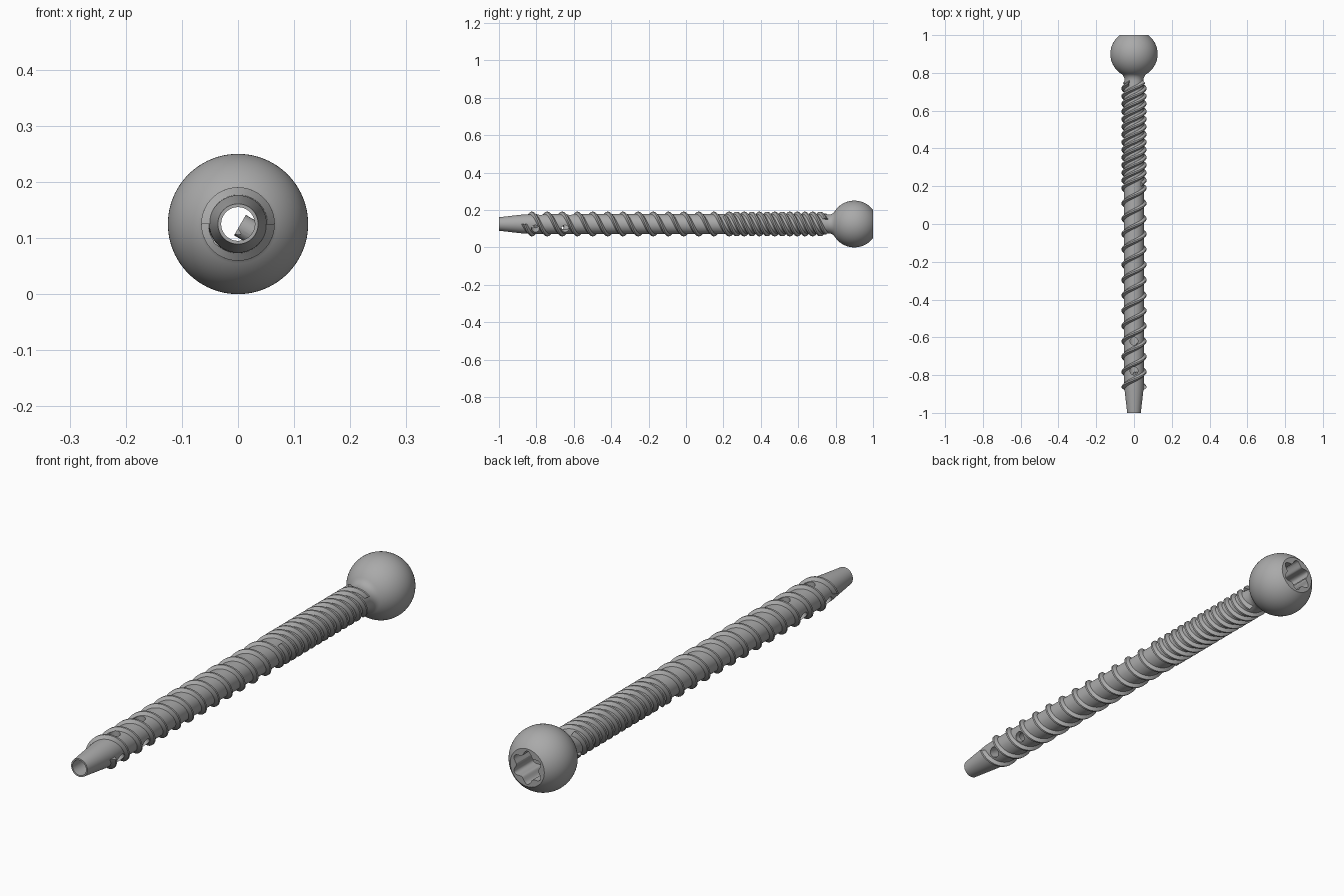
import bpy
import bmesh
from math import pi, sin, cos, ceil, sqrt, asin
from mathutils import Vector

cube = bpy.data.objects.get("Cube")
if cube:
    bpy.data.objects.remove(cube, do_unlink=True)

AXIS_Z = 0.125      # height of the screw axis
LEAD = 0.1622       # travel of every thread per turn
SIDES = 96
BALL_R, BALL_Y = 0.125, 0.9

steel = bpy.data.materials.new("steel_grey")
steel.use_nodes = True
grey = (0.4, 0.4, 0.4, 1)
steel.diffuse_color = grey
steel.node_tree.nodes["Principled BSDF"].inputs["Base Color"].default_value = grey


def point(r, y, t):
    """Point at radius r and angle t (from up towards +x) round the axis."""
    return Vector((r * sin(t), y, AXIS_Z + r * cos(t)))


def skin(name, rings, loop):
    """Skin closed rings of points; join last to first, or cap both ends."""
    bm = bmesh.new()
    rows = [[bm.verts.new(p) for p in ring] for ring in rings]
    n = len(rows[0])
    for i in range(len(rows) if loop else len(rows) - 1):
        a, b = rows[i], rows[(i + 1) % len(rows)]
        for j in range(n):
            k = (j + 1) % n
            bm.faces.new((a[j], a[k], b[k], b[j]))
    if not loop:
        bm.faces.new(rows[0])
        bm.faces.new(rows[-1])
    bmesh.ops.recalc_face_normals(bm, faces=bm.faces)
    mesh = bpy.data.meshes.new(name)
    bm.to_mesh(mesh)
    bm.free()
    mesh.materials.append(steel)
    obj = bpy.data.objects.new(name, mesh)
    bpy.context.collection.objects.link(obj)
    return obj


def activate(obj):
    bpy.ops.object.select_all(action='DESELECT')
    obj.select_set(True)
    bpy.context.view_layer.objects.active = obj


def cut(obj, cutter):
    activate(obj)
    mod = obj.modifiers.new("cut", 'BOOLEAN')
    mod.operation = 'DIFFERENCE'
    mod.solver = 'EXACT'
    mod.object = cutter
    bpy.ops.object.modifier_apply(modifier=mod.name)


# Hollow shaft and ball head turned from one closed profile (radius, y)
profile = [(0.03, -1), (0.036, -1), (0.051, -0.87), (0.053, -0.8),
           (0.053, 0.74), (0.05, 0.76), (0.052, 0.775), (0.057, 0.785)]
first = asin(0.064 / BALL_R)
last = pi - asin(sqrt(BALL_R ** 2 - (1 - BALL_Y) ** 2) / BALL_R)
for i in range(33):
    a = first + (last - first) * i / 32
    profile.append((BALL_R * sin(a), BALL_Y - BALL_R * cos(a)))
profile.append((0.03, 1))
body = skin("shaft_and_ball_head",
            [[point(r, y, 2 * pi * s / SIDES) for s in range(SIDES)] for r, y in profile], True)


# Helical threads, all sharing one lead
def thread(name, phase, y0, y1):
    section = [(-0.017, 0.048), (-0.004, 0.0655), (0.004, 0.0655), (0.017, 0.048)]
    steps = ceil((y1 - y0) / LEAD * 64)
    rings = []
    for i in range(steps + 1):
        y = y0 + (y1 - y0) * i / steps
        t = phase + 2 * pi * (y + 0.864) / LEAD
        rings.append([point(r, y + dy, t) for dy, r in section])
    return skin(name, rings, False)


main_threads = [thread("main_thread_" + n, p, -0.864, 0.745)
                for n, p in (("a", pi / 2), ("b", -pi / 2))]
extra_threads = [thread("upper_thread_" + n, p, 0.21, 0.745)
                 for n, p in (("a", 0), ("b", pi))]

# Six-lobed drive socket in the flat of the head
lobes = [(0.057 + 0.009 * cos(6 * t), t) for t in (2 * pi * s / SIDES for s in range(SIDES))]
socket = skin("socket_cutter", [[point(r, y, t) for r, t in lobes] for y in (0.88, 1.05)], False)
cut(body, socket)
cutters = [socket]

# Two groups of three radial holes, set between the thread turns
for y0 in (-0.62, -0.778):
    for k in range(3):
        t, y = 2 * pi * k / 3, y0 - LEAD / 6 * k
        out = Vector((sin(t), 0, cos(t)))
        side = Vector((cos(t), 0, -sin(t)))
        rings = []
        for d in (0.004, 0.1):
            centre = Vector((0, y, AXIS_Z)) + out * d
            rings.append([centre + 0.021 * (side * cos(a) + Vector((0, sin(a), 0)))
                          for a in (2 * pi * s / 24 for s in range(24))])
        hole = skin("hole_cutter", rings, False)
        cutters.append(hole)
        for part in [body] + main_threads:
            cut(part, hole)

for c in cutters:
    bpy.data.objects.remove(c, do_unlink=True)

for part in [body] + main_threads + extra_threads:
    activate(part)
    bpy.ops.object.shade_smooth_by_angle(angle=0.5)
